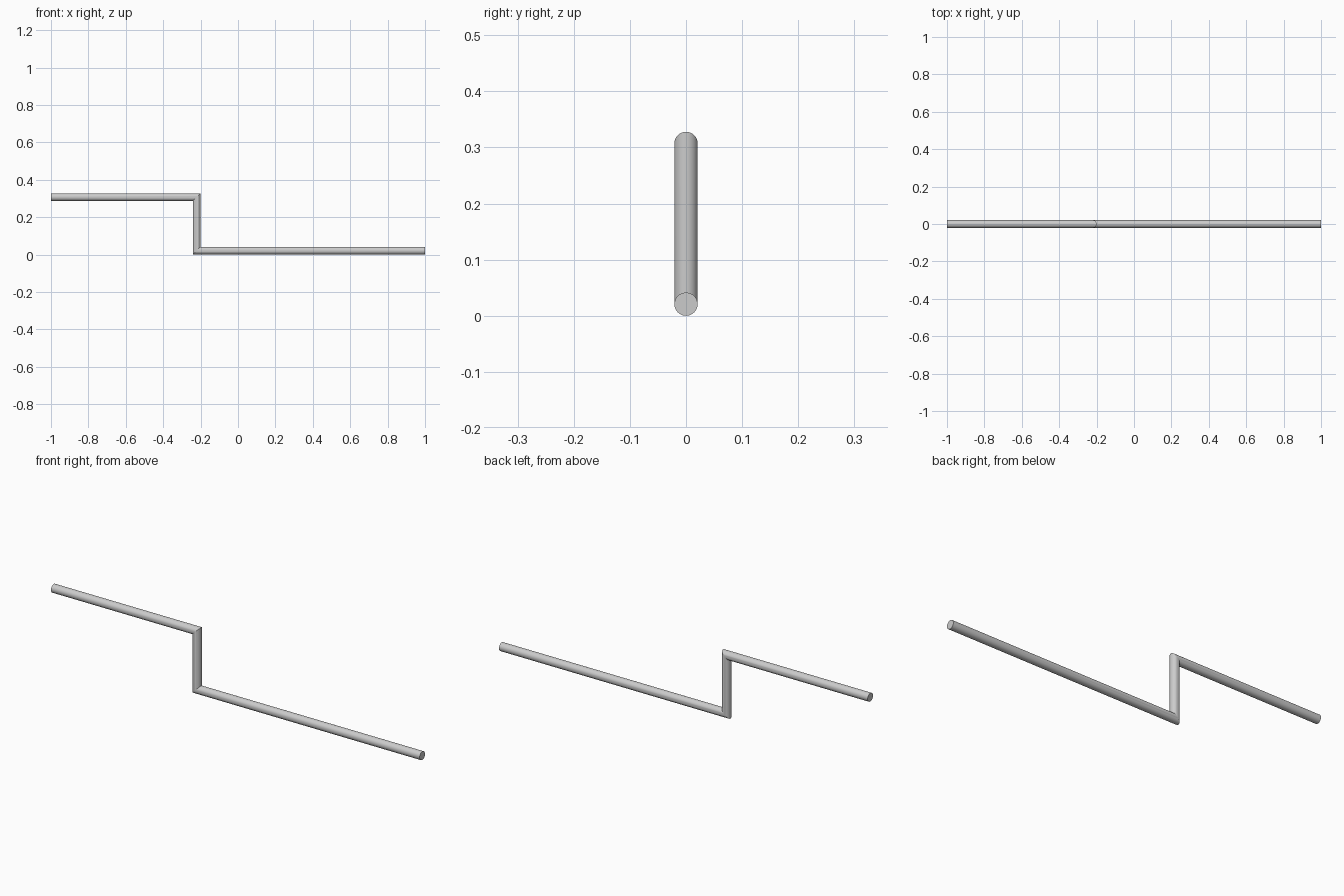
import bpy, bmesh, math

if "Cube" in bpy.data.objects:
    bpy.data.objects.remove(bpy.data.objects["Cube"])

R = 0.0207      # pipe radius
SIDES = 48
XV = -0.221     # x of the vertical run
Z_LOW, Z_HIGH = R, 0.307

# path stations: (x, z, in-plane offset direction); elbows are mitred at 45 degrees
stations = [
    (-1.0, Z_HIGH, (0, 1)),
    (XV, Z_HIGH, (1, 1)),
    (XV, Z_LOW, (1, 1)),
    (1.0, Z_LOW, (0, 1)),
]

# stepped pipe: one circle swept through the stations
bm = bmesh.new()
rings = []
for x, z, (dx, dz) in stations:
    ring = []
    for i in range(SIDES):
        a = 2 * math.pi * i / SIDES
        s, y = R * math.cos(a), R * math.sin(a)
        ring.append(bm.verts.new((x + s * dx, y, z + s * dz)))
    rings.append(ring)
for r0, r1 in zip(rings, rings[1:]):
    for i in range(SIDES):
        j = (i + 1) % SIDES
        bm.faces.new((r0[i], r0[j], r1[j], r1[i]))

# flat end caps
bm.faces.new(rings[0])
bm.faces.new(rings[-1])
bmesh.ops.recalc_face_normals(bm, faces=bm.faces)

mesh = bpy.data.meshes.new("stepped_pipe")
bm.to_mesh(mesh)
bm.free()
pipe = bpy.data.objects.new("stepped_pipe", mesh)
bpy.context.collection.objects.link(pipe)

# smooth sides, sharp caps and mitres
bpy.context.view_layer.objects.active = pipe
pipe.select_set(True)
bpy.ops.object.shade_smooth_by_angle(angle=math.radians(20))
